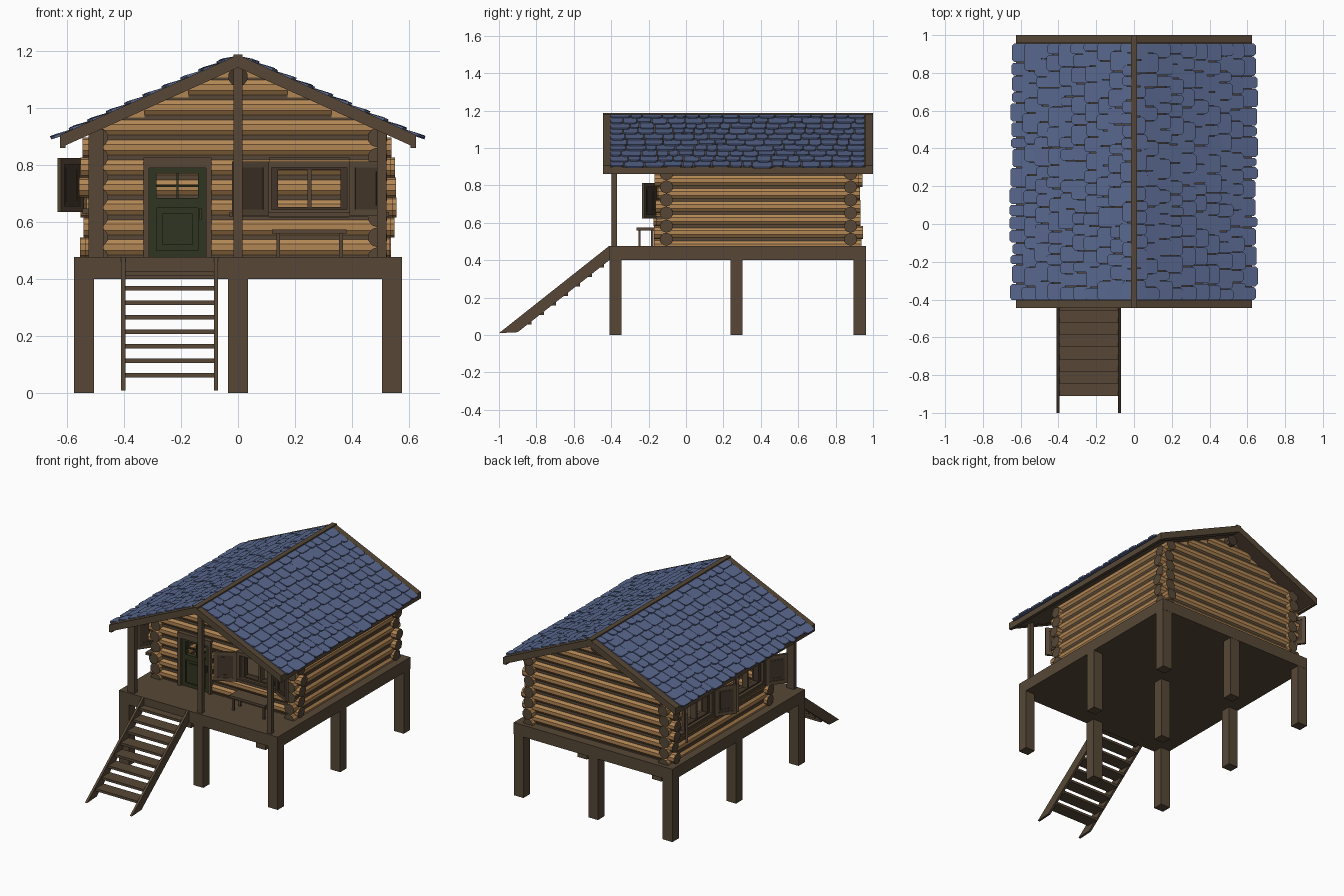
import bpy, bmesh, math, random
from mathutils import Vector

random.seed(4)
if "Cube" in bpy.data.objects:
    bpy.data.objects.remove(bpy.data.objects["Cube"], do_unlink=True)


def material(name, rgb):
    m = bpy.data.materials.new(name)
    m.use_nodes = True
    m.diffuse_color = (*rgb, 1)
    node = next(n for n in m.node_tree.nodes if n.type == 'BSDF_PRINCIPLED')
    node.inputs["Base Color"].default_value = (*rgb, 1)
    return m


log_wood = material("log_wood", (0.45, 0.24, 0.09))
brown = material("brown_wood", (0.095, 0.064, 0.038))
dark = material("dark_wood", (0.055, 0.036, 0.023))
green = material("door_green", (0.03, 0.036, 0.015))
slate = material("slate_blue", (0.098, 0.135, 0.27))


def same(u, w, z):
    return (u, w, z)


def prism(bm, pts, off, place=same, mat=0, cap=None):
    """Extrude a closed outline along an offset."""
    off = Vector(off)
    a = [bm.verts.new(place(*p)) for p in pts]
    b = [bm.verts.new(place(*(Vector(p) + off))) for p in pts]
    for ring in (a, b):
        bm.faces.new(ring).material_index = mat if cap is None else cap
    for i in range(len(a)):
        j = (i + 1) % len(a)
        bm.faces.new((a[i], a[j], b[j], b[i])).material_index = mat


def box(bm, x, y, z, place=same, mat=0):
    outline = [(x[0], y[0], z[0]), (x[1], y[0], z[0]), (x[1], y[1], z[0]), (x[0], y[1], z[0])]
    prism(bm, outline, (0, 0, z[1] - z[0]), place, mat)


def finish(name, bm, *mats):
    bmesh.ops.recalc_face_normals(bm, faces=bm.faces)
    me = bpy.data.meshes.new(name)
    bm.to_mesh(me)
    bm.free()
    for m in mats:
        me.materials.append(m)
    ob = bpy.data.objects.new(name, me)
    bpy.context.collection.objects.link(ob)


# Wall frames: u runs along the wall, w points outward from its centre line
FRONT_Y, BACK_Y, SIDE_X = -0.105, 0.88, 0.49
FLOOR, PITCH, SLOPE = 0.477, 0.07, 0.451


def front(u, w, z): return (u, FRONT_Y - w, z)
def back(u, w, z): return (u, BACK_Y + w, z)
def left(u, w, z): return (SIDE_X + w, u, z)
def right(u, w, z): return (-SIDE_X - w, u, z)


# Platform and stilts
bm = bmesh.new()
box(bm, (-0.575, 0.575), (-0.41, 0.963), (0.4, FLOOR))
finish("platform", bm, brown)
bm = bmesh.new()
for x in (-0.54, 0, 0.54):
    for y in (-0.377, 0.27, 0.929):
        box(bm, (x - 0.035, x + 0.035), (y - 0.033, y + 0.033), (0, 0.41))
finish("stilts", bm, brown)

# Stairs
bm = bmesh.new()
for x in (-0.41, -0.085):
    prism(bm, [(x, -0.41, FLOOR), (x, -1, 0.01), (x, -0.9, 0.015), (x, -0.41, 0.4)], (0.015, 0, 0))
finish("stair_rails", bm, brown)
bm = bmesh.new()
for k in range(8):
    y, z = -0.91 + 0.0645 * k, 0.063 + 0.0508 * k
    box(bm, (-0.4, -0.08), (y, y + 0.085), (z - 0.008, z + 0.008))
finish("stair_treads", bm, brown)


# Log walls: each row is a log with a strip of filler behind it, split at openings
def log_row(bm, place, spans, z):
    r = 0.035
    for a, b in spans:
        ring = []
        for i in range(10):
            t = math.tau * (i + 0.5) / 10
            ring.append((a, r * math.cos(t), z + r * math.sin(t)))
        prism(bm, ring, (b - a, 0, 0), place, 0, 1)


def wall(name, place, lo, hi, first, rows, openings=(), gable=False):
    bm = bmesh.new()
    for i in range(rows):
        z = first + PITCH * i
        a, b = lo - random.uniform(-0.015, 0.015), hi + random.uniform(-0.015, 0.015)
        if gable and z > 0.9:
            b = (1.15 - z) / SLOPE
            a = -b
        spans = []
        for u0, u1, z0, z1 in openings:
            if z0 < z < z1:
                spans.append((a, u0))
                a = u1
        spans.append((a, b))
        log_row(bm, place, spans, z)
        for s, e in spans:
            box(bm, (max(s, lo + 0.06), min(e, hi - 0.06)), (-0.022, 0.022),
                (z - PITCH / 2, z + PITCH / 2), place, 1)
    if gable:
        prism(bm, [(-0.5, -0.02, 0.92), (0.5, -0.02, 0.92), (0, -0.02, 1.15)], (0, 0.04, 0), place, 0)
    finish(name, bm, log_wood, brown)


WIN = 0.14
SIDE_WINDOWS = (0.10, 0.63)
wall("front_wall", front, -0.545, 0.545, FLOOR + 0.035, 9,
     [(-0.32, -0.105, 0.4, 0.82), (0.11, 0.39, 0.63, 0.82)], True)
wall("back_wall", back, -0.545, 0.545, FLOOR + 0.035, 9, gable=True)
wall("left_wall", left, -0.16, 0.935, FLOOR, 7)
wall("right_wall", right, -0.16, 0.935, FLOOR, 7,
     [(c - WIN, c + WIN, 0.66, 0.79) for c in SIDE_WINDOWS])

# Ridge log under the roof peak
bm = bmesh.new()
log_row(bm, lambda u, w, z: (w, u, z), [(-0.17, 0.94)], 1.11)
finish("ridge_log", bm, brown, dark)


# Windows with open shutters
def frame(bm, u, z, w, t, place, mat=0):
    box(bm, (u[0], u[0] + t), w, z, place, mat)
    box(bm, (u[1] - t, u[1]), w, z, place, mat)
    box(bm, (u[0] + t, u[1] - t), w, (z[0], z[0] + t), place, mat)
    box(bm, (u[0] + t, u[1] - t), w, (z[1] - t, z[1]), place, mat)


def window(name, place, c, zc, angle):
    z = (zc - 0.095, zc + 0.095)
    bm = bmesh.new()
    frame(bm, (c - WIN - 0.015, c + WIN + 0.015), z, (-0.035, 0.048), 0.022, place)
    frame(bm, (c - WIN, c + WIN), z, (-0.01, 0.03), 0.03, place, 1)
    box(bm, (c - 0.007, c + 0.007), (-0.01, 0.03), z, place)
    box(bm, (c - 0.28, c + 0.28), (0.02, 0.055), (z[0] - 0.005, z[0] + 0.012), place)
    finish(name + "_frame", bm, brown, dark)
    bm = bmesh.new()
    ca, sa = math.cos(angle), math.sin(angle)
    for side in (-1, 1):
        def leaf(l, t, h):
            return place(c + side * (WIN + 0.008 + l * ca - t * sa), 0.05 + l * sa + t * ca, h)
        frame(bm, (0, 0.14), z, (0, 0.016), 0.022, leaf)
        box(bm, (0.02, 0.12), (0.004, 0.012), (z[0] + 0.02, z[1] - 0.02), leaf, 1)
        frame(bm, (0.035, 0.105), (z[0] + 0.035, z[1] - 0.035), (0.002, 0.014), 0.006, leaf, 1)
    finish(name + "_shutters", bm, brown, dark)


window("front_window", front, 0.25, 0.718, math.radians(28))
for i, c in enumerate(SIDE_WINDOWS):
    window("side_window_%d" % (i + 1), right, c, 0.73, math.radians(35))

# Door
bm = bmesh.new()
for u in (-0.332, -0.113):
    box(bm, (u, u + 0.02), (-0.035, 0.045), (FLOOR, 0.81), front)
box(bm, (-0.332, -0.093), (-0.035, 0.048), (0.79, 0.827), front)
finish("door_frame", bm, brown)
bm = bmesh.new()
D = (0.0, 0.03)
for u in ((-0.312, -0.285), (-0.14, -0.113)):
    box(bm, u, D, (FLOOR, 0.79), front)
for z in ((FLOOR, 0.5), (0.65, 0.685), (0.77, 0.79)):
    box(bm, (-0.285, -0.14), D, z, front)
box(bm, (-0.285, -0.14), (0.008, 0.02), (0.5, 0.65), front)
box(bm, (-0.265, -0.16), (0.015, 0.026), (0.52, 0.63), front)
box(bm, (-0.216, -0.209), (0.01, 0.024), (0.685, 0.77), front)
box(bm, (-0.285, -0.14), (0.01, 0.024), (0.724, 0.731), front)
finish("door", bm, green)
bm = bmesh.new()
box(bm, (-0.135, -0.128), (0.03, 0.042), (0.61, 0.65), front)
finish("door_handle", bm, dark)

# Bench
bm = bmesh.new()
box(bm, (0.12, 0.38), (-0.265, -0.165), (0.56, 0.575))
for x in (0.135, 0.355):
    for y in (-0.255, -0.187):
        box(bm, (x, x + 0.013), (y, y + 0.013), (FLOOR, 0.565))
finish("bench", bm, brown)

# Porch posts
bm = bmesh.new()
for x, half, top in ((-0.498, 0.026, 0.925), (0, 0.016, 1.15), (0.504, 0.016, 0.925)):
    box(bm, (x - half, x + half), (-0.397, -0.369), (FLOOR, top))
finish("porch_posts", bm, brown)


# Roof boards, gable trim, eave trim and ridge cap
def chevron(bm, top, thick, reach, y0, y1):
    drop = SLOPE * reach
    for s in (-1, 1):
        prism(bm, [(0, y0, top), (s * reach, y0, top - drop), (s * reach, y0, top - drop - thick),
                   (0, y0, top - thick)], (0, y1 - y0, 0))


bm = bmesh.new()
chevron(bm, 1.175, 0.03, 0.615, -0.41, 0.96)
finish("roof_boards", bm, brown)
bm = bmesh.new()
for y0, y1 in ((-0.445, -0.405), (0.957, 1.0)):
    chevron(bm, 1.187, 0.045, 0.625, y0, y1)
finish("gable_trim", bm, brown)
bm = bmesh.new()
for x in (-0.625, 0.605):
    box(bm, (x, x + 0.02), (-0.445, 1.0), (0.86, 0.897))
finish("eave_trim", bm, brown)
bm = bmesh.new()
box(bm, (-0.016, 0.016), (-0.445, 1.0), (1.16, 1.188))
finish("ridge_cap", bm, brown)

# Shingles: overlapping rows of uneven tiles with clipped lower corners
bm = bmesh.new()
ang = math.atan(SLOPE)
for side in (-1, 1):
    def slope(s, y, h):
        return (side * (s * math.cos(ang) + h * math.sin(ang)), y,
                1.175 - s * math.sin(ang) + h * math.cos(ang))
    for k in range(10):
        y = -0.405
        while y < 0.955:
            e = min(y + random.uniform(0.05, 0.11), 0.957)
            if 0.957 - e < 0.04:
                e = 0.957
            end = 0.066 + 0.071 * k + random.uniform(-0.009, 0.009)
            head, c, lift = max(end - 0.095, 0.002), 0.012, random.uniform(0.009, 0.013)
            a, b = y + 0.002, e - 0.002
            prism(bm, [(head, a, 0), (end - c, a, lift - 0.001), (end, a + c, lift),
                       (end, b - c, lift), (end - c, b, lift - 0.001), (head, b, 0)],
                  (0, 0, 0.009), slope)
            y = e
finish("roof_shingles", bm, slate)
